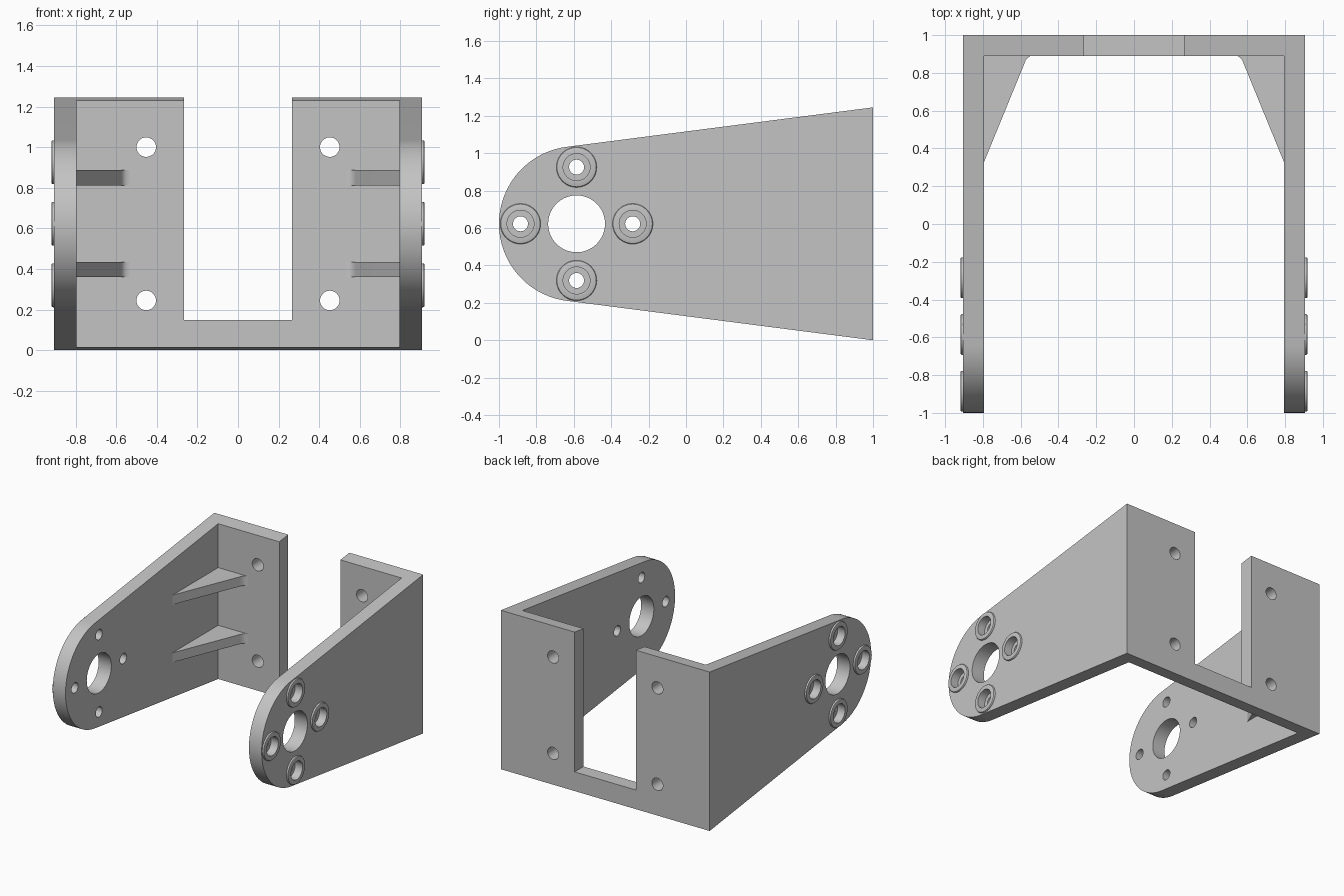
import bpy, bmesh
from math import sin, cos, pi, acos, atan2, hypot
from mathutils import Vector

cube = bpy.data.objects.get("Cube")
if cube:
    bpy.data.objects.remove(cube, do_unlink=True)

grey = bpy.data.materials.new("plain grey")
grey.use_nodes = True
grey.diffuse_color = (0.55, 0.55, 0.55, 1)
grey.node_tree.nodes["Principled BSDF"].inputs["Base Color"].default_value = grey.diffuse_color

# Main dimensions
OUT, IN = 0.905, 0.795          # outer and inner faces of the arms
BACK = 0.89                     # front face of the back wall
HEIGHT = 1.245
PY, PZ, PR = -0.585, HEIGHT / 2, 0.415   # pivot centre and arm end radius


def make_object(name, bm):
    bmesh.ops.recalc_face_normals(bm, faces=bm.faces)
    mesh = bpy.data.meshes.new(name)
    bm.to_mesh(mesh)
    bm.free()
    mesh.materials.append(grey)
    obj = bpy.data.objects.new(name, mesh)
    bpy.context.collection.objects.link(obj)
    return obj


def prism(name, outline, axis, lo, hi):
    """Extrude a 2D outline along the axis numbered 0, 1 or 2."""
    bm = bmesh.new()
    verts = []
    for p in outline:
        co = list(p)
        co.insert(axis, lo)
        verts.append(bm.verts.new(co))
    face = bm.faces.new(verts)
    new = bmesh.ops.extrude_face_region(bm, geom=[face])["geom"]
    shift = Vector((0, 0, 0))
    shift[axis] = hi - lo
    bmesh.ops.translate(bm, vec=shift, verts=[v for v in new if isinstance(v, bmesh.types.BMVert)])
    return make_object(name, bm)


def circle(a, b, r, n=48):
    return [(a + r * cos(2 * pi * i / n), b + r * sin(2 * pi * i / n)) for i in range(n)]


def rect(a0, a1, b0, b1):
    return [(a0, b0), (a1, b0), (a1, b1), (a0, b1)]


def activate(obj):
    bpy.ops.object.select_all(action='DESELECT')
    obj.select_set(True)
    bpy.context.view_layer.objects.active = obj


def cut(obj, cutter):
    mod = obj.modifiers.new("cut", 'BOOLEAN')
    mod.operation = 'DIFFERENCE'
    mod.solver = 'EXACT'
    mod.object = cutter
    activate(obj)
    bpy.ops.object.modifier_apply(modifier=mod.name)
    bpy.data.objects.remove(cutter, do_unlink=True)


def smooth(obj):
    activate(obj)
    bpy.ops.object.shade_smooth_by_angle(angle=pi / 6)


def mirror(obj):
    mod = obj.modifiers.new("mirror", 'MIRROR')
    mod.use_mirror_merge = False
    activate(obj)
    bpy.ops.object.modifier_apply(modifier=mod.name)


# Bracket: tapered side outline with a round end tangent to the slopes
dy, dz = 1 - PY, HEIGHT - PZ
start = atan2(dz, dy) + acos(PR / hypot(dy, dz))
steps = 48
outline = [(1, 0), (1, HEIGHT)]
for i in range(steps + 1):
    a = start + (2 * pi - 2 * start) * i / steps
    outline.append((PY + PR * cos(a), PZ + PR * sin(a)))
bracket = prism("bracket", outline, 0, -OUT, OUT)

# Space between the arms and slot in the back wall
cut(bracket, prism("inner_cutter", rect(-IN, IN, -2, BACK), 2, -1, 2))
cut(bracket, prism("slot_cutter", rect(-0.265, 0.265, 0.15, 2), 1, 0.5, 1.5))

# Pivot hole, screw holes and counterbores in the arms
cut(bracket, prism("pivot_cutter", circle(PY, PZ, 0.152, 64), 0, -1.2, 1.2))
screws = [(PY + 0.3 * dy, PZ + 0.303 * dz) for dy, dz in ((1, 0), (0, 1), (-1, 0), (0, -1))]
for y, z in screws:
    cut(bracket, prism("screw_cutter", circle(y, z, 0.04), 0, -1.2, 1.2))
    for s in (-1, 1):
        ends = sorted((s * (OUT - 0.05), s * 1.2))
        cut(bracket, prism("counterbore_cutter", circle(y, z, 0.072), 0, *ends))

# Mounting holes in the back wall
for x in (-0.452, 0.452):
    for z in (0.245, 1.0):
        cut(bracket, prism("mount_cutter", circle(x, z, 0.048), 1, 0.5, 1.5))
smooth(bracket)

# Raised rings around the screw holes, with rounded outer edges
ring = [(0.072, OUT - 0.004), (0.072, 0.919), (0.1, 0.919), (0.105, 0.917),
        (0.108, 0.912), (0.108, OUT - 0.004)]
for name, (y, z) in zip(("rear", "upper", "front", "lower"), screws):
    bm = bmesh.new()
    n = 48
    loops = [[bm.verts.new((x, y + r * cos(2 * pi * i / n), z + r * sin(2 * pi * i / n)))
              for r, x in ring] for i in range(n)]
    for i in range(n):
        a, b = loops[i], loops[(i + 1) % n]
        for j in range(len(ring)):
            k = (j + 1) % len(ring)
            bm.faces.new((a[j], a[k], b[k], b[j]))
    boss = make_object(name + "_screw_rings", bm)
    mirror(boss)
    smooth(boss)

# Corner gussets with a small rounded toe
gusset = [(IN, 0.325), (0.58, 0.85), (0.573, 0.868), (0.562, 0.881), (0.55, 0.888),
          (0.535, BACK), (0.535, 0.9), (0.805, 0.9), (0.805, 0.325)]
for name, z in (("lower", 0.36), ("upper", 0.812)):
    obj = prism(name + "_gussets", gusset, 2, z, z + 0.075)
    mirror(obj)
    smooth(obj)
